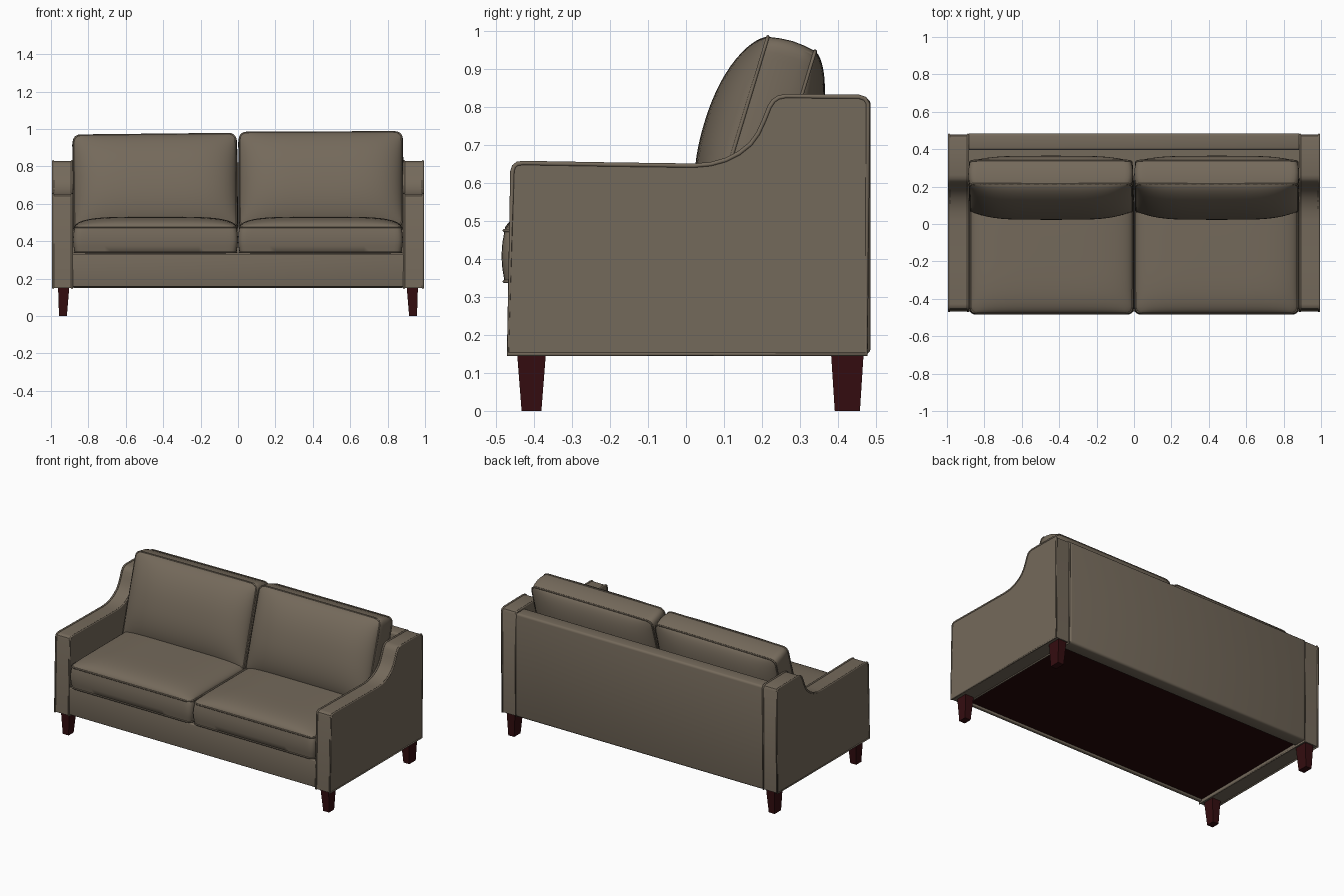
import bpy, bmesh, math
from mathutils import Matrix, Vector

if "Cube" in bpy.data.objects:
    bpy.data.objects.remove(bpy.data.objects["Cube"])


def material(name, rgb):
    m = bpy.data.materials.new(name)
    m.diffuse_color = (*rgb, 1)
    m.use_nodes = True
    m.node_tree.nodes["Principled BSDF"].inputs["Base Color"].default_value = m.diffuse_color
    return m


FABRIC = material("taupe fabric", (0.175, 0.142, 0.104))
WOOD = material("dark red wood", (0.034, 0.004, 0.005))
UNDER = material("dark underside", (0.018, 0.002, 0.002))


def add(name, bm, mat, bevel=0.0, angle=35):
    """Make an object from a bmesh, bake an optional bevel, shade it."""
    bmesh.ops.recalc_face_normals(bm, faces=bm.faces)
    me = bpy.data.meshes.new(name)
    bm.to_mesh(me)
    bm.free()
    ob = bpy.data.objects.new(name, me)
    bpy.context.collection.objects.link(ob)
    if bevel:
        mod = ob.modifiers.new("bevel", 'BEVEL')
        mod.width, mod.segments, mod.angle_limit = bevel, 3, math.radians(40)
        bpy.context.view_layer.update()
        baked = bpy.data.meshes.new_from_object(
            ob.evaluated_get(bpy.context.evaluated_depsgraph_get()))
        ob.modifiers.clear()
        ob.data = baked
    ob.data.materials.clear()
    ob.data.materials.append(mat)
    bpy.ops.object.select_all(action='DESELECT')
    ob.select_set(True)
    bpy.context.view_layer.objects.active = ob
    bpy.ops.object.shade_smooth_by_angle(angle=math.radians(angle))
    return ob


def box(name, lo, hi, mat, bevel=0.0):
    bm = bmesh.new()
    bmesh.ops.create_cube(bm, size=1)
    for v in bm.verts:
        v.co = [l + (c + 0.5) * (h - l) for c, l, h in zip(v.co, lo, hi)]
    return add(name, bm, mat, bevel)


def piping(name, points, radius=0.006):
    """Closed round cord following the points."""
    pts = [Vector(p) for p in points]
    n, k = len(pts), 6
    plane = sum((pts[i].cross(pts[(i + 1) % n]) for i in range(n)), Vector()).normalized()
    bm = bmesh.new()
    rings = []
    for i, p in enumerate(pts):
        side = (pts[(i + 1) % n] - pts[i - 1]).cross(plane).normalized()
        rings.append([bm.verts.new(p + radius * (math.cos(a) * side + math.sin(a) * plane))
                      for a in (j * math.tau / k for j in range(k))])
    for i in range(n):
        a, b = rings[i], rings[(i + 1) % n]
        for j in range(k):
            bm.faces.new((a[j], a[(j + 1) % k], b[(j + 1) % k], b[j]))
    return add(name, bm, FABRIC, angle=80)


def cushion(name, hw, hh, t, crown_front, crown_back, pv, q, matrix, r=0.035, n=28):
    """Box cushion: two crowned panels, a bulged band between, piped seams."""
    ticks = [math.sin(math.pi / 2 * (2 * i / n - 1)) for i in range(n + 1)]

    def outline(u, v):
        x, y = u * hw, v * hh
        dx, dy = abs(x) - hw + r, abs(y) - hh + r
        if dx > 0 and dy > 0:
            s = max(dx, dy) / math.hypot(dx, dy)
            x = math.copysign(hw - r + dx * s, x)
            y = math.copysign(hh - r + dy * s, y)
        return x, y

    bm = bmesh.new()
    border = ([(i, 0) for i in range(n)] + [(n, j) for j in range(n)]
              + [(i, n) for i in range(n, 0, -1)] + [(0, j) for j in range(n, 0, -1)])
    loops = []
    for sign, crown in ((1, crown_front), (-1, crown_back)):
        grid = {}
        for i, u in enumerate(ticks):
            for j, v in enumerate(ticks):
                f = max(0, (1 - abs(u) ** 4.5) * (1 - abs(v) ** pv)) ** q
                grid[i, j] = bm.verts.new((*outline(u, v), sign * (t + crown * f)))
        for i in range(n):
            for j in range(n):
                bm.faces.new((grid[i, j], grid[i + 1, j], grid[i + 1, j + 1], grid[i, j + 1]))
        loops.append([grid[k] for k in border])
    seams = [[matrix @ v.co for v in loop] for loop in loops]
    rows = [loops[0]]
    for k in (1, 2, 3):
        b = 0.008 * math.sin(k * math.pi / 4)
        rows.append([bm.verts.new((v.co.x * (1 + b / hw), v.co.y * (1 + b / hh),
                                   t * (1 - k / 2))) for v in loops[0]])
    rows.append(loops[1])
    for a, b in zip(rows, rows[1:]):
        for i in range(len(a)):
            m = (i + 1) % len(a)
            bm.faces.new((a[i], a[m], b[m], b[i]))
    bm.transform(matrix)
    add(name, bm, FABRIC, angle=50)
    for label, pts in zip(("front", "back"), seams):
        piping(f"{name}_{label}_piping", pts, 0.005)


# Arms: side profile with a swept shoulder, piped on both faces
PROFILE = [(-0.468, 0.150), (-0.456, 0.630), (-0.452, 0.643), (-0.443, 0.650), (-0.428, 0.652),
           (-0.2, 0.648), (0.02, 0.645), (0.065, 0.649), (0.105, 0.660), (0.140, 0.678),
           (0.170, 0.702), (0.190, 0.730), (0.206, 0.765), (0.220, 0.800), (0.230, 0.815),
           (0.243, 0.824), (0.262, 0.828), (0.455, 0.826), (0.470, 0.821), (0.478, 0.808),
           (0.474, 0.150)]
for side, s in (("left", -1), ("right", 1)):
    bm = bmesh.new()
    inner = [bm.verts.new((s * 0.886, y, z)) for y, z in PROFILE]
    outer = [bm.verts.new((s * 0.990, y, z)) for y, z in PROFILE]
    bm.faces.new(inner)
    bm.faces.new(outer)
    for i in range(len(PROFILE)):
        j = (i + 1) % len(PROFILE)
        bm.faces.new((inner[i], inner[j], outer[j], outer[i]))
    add(f"{side}_arm", bm, FABRIC)
    for edge, x in (("inner", 0.888), ("outer", 0.988)):
        piping(f"{side}_arm_{edge}_piping", [(s * x, y, z) for y, z in PROFILE], 0.006)

# Frame: back, front rail, hidden seat base and underside
box("back_panel", (-0.888, 0.395, 0.150), (0.888, 0.485, 0.822), FABRIC, 0.014)
box("front_rail", (-0.888, -0.468, 0.156), (0.888, -0.445, 0.332), FABRIC, 0.006)
box("seat_base", (-0.887, -0.450, 0.178), (0.887, 0.400, 0.330), FABRIC)
box("underside", (-0.886, -0.450, 0.168), (0.886, 0.397, 0.179), UNDER)

# Cushions: two seats, two leaning backs
for side, s in (("left", -1), ("right", 1)):
    cushion(f"{side}_seat_cushion", 0.433, 0.365, 0.067, 0.056, 0.008, 5, 0.5,
            Matrix.Translation((s * 0.441, -0.112, 0.408)))
    drop, roll = (0.012, -0.6) if s < 0 else (0.0, -0.2)
    cushion(f"{side}_back_cushion", 0.433, 0.264, 0.065, 0.095, 0.075, 2.2, 0.65,
            Matrix.Translation((s * 0.443, 0.201, 0.711 - drop))
            @ Matrix.Rotation(math.radians(roll), 4, 'Y')
            @ Matrix.Rotation(math.radians(73.2), 4, 'X'))

# Legs: tapered square blocks
for side, s in (("left", -1), ("right", 1)):
    for end, y, top, foot in (("front", -0.406, 0.038, 0.026), ("back", 0.424, 0.043, 0.033)):
        bm = bmesh.new()
        bmesh.ops.create_cube(bm, size=2)
        for v in bm.verts:
            up = v.co.z > 0
            v.co = (s * (0.932 if up else 0.936) + v.co.x * (0.030 if up else 0.021),
                    y + v.co.y * (top if up else foot), 0.155 if up else 0)
        add(f"{side}_{end}_leg", bm, WOOD)
